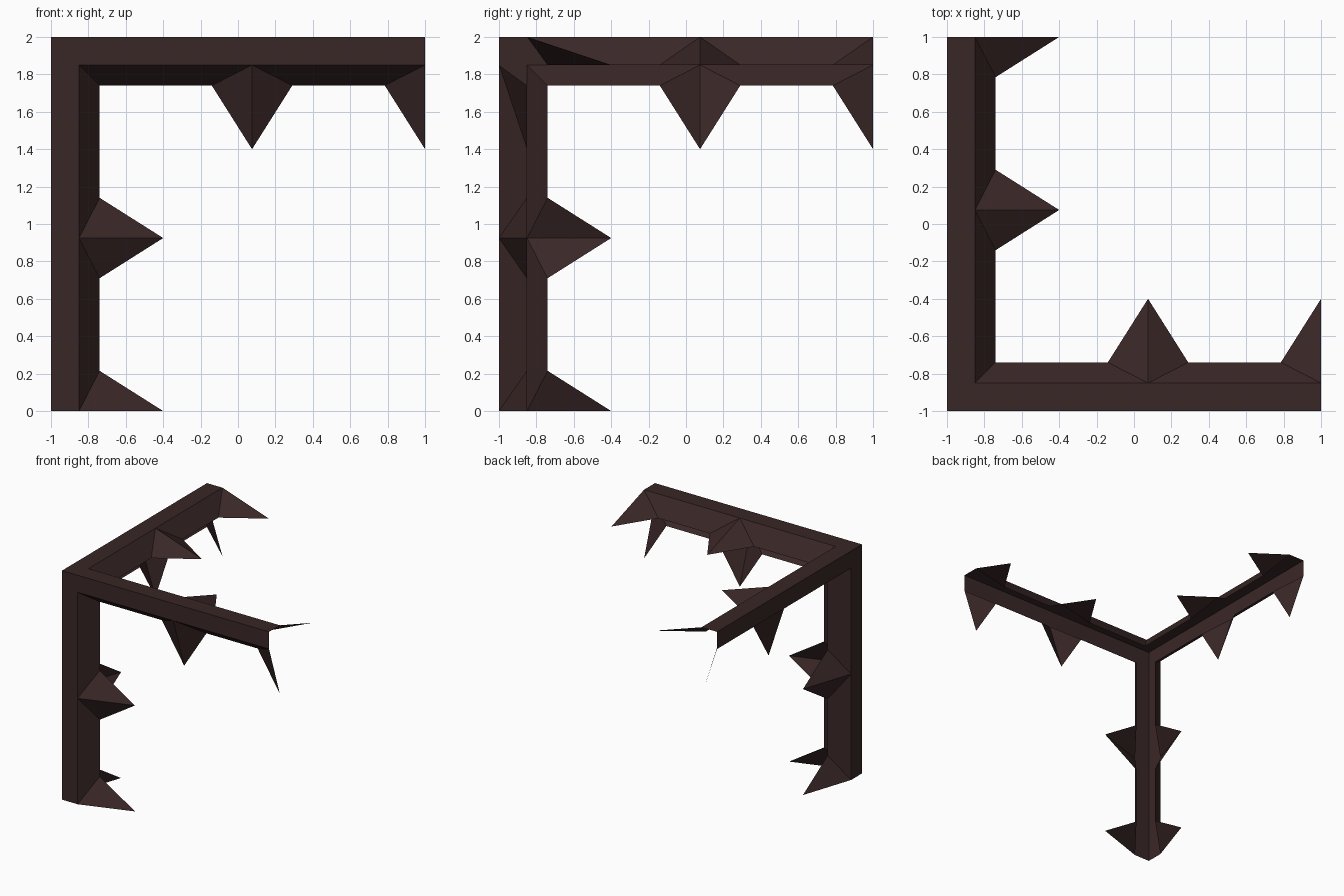
import bpy
import bmesh
from mathutils import Vector

cube = bpy.data.objects.get("Cube")
if cube:
    bpy.data.objects.remove(cube, do_unlink=True)

LENGTH = 2.0      # arm length
WIDTH = 0.15      # flat plate width, also the rim depth
RIM = 0.26        # inner edge of the slanted rim
TIP = 0.6         # reach of the spikes
MID = 1.075       # centre of the middle spike
HALF = 0.215      # half width of a spike base

brown = bpy.data.materials.new("dark_brown")
brown.use_nodes = True
colour = (0.042, 0.020, 0.020, 1)
brown.diffuse_color = colour
bsdf = brown.node_tree.nodes["Principled BSDF"]
bsdf.inputs["Base Color"].default_value = colour
bsdf.inputs["Roughness"].default_value = 0.9


def outer(u):
    return (u, WIDTH, 0)


def inner(u):
    return (u, RIM, WIDTH)


def spike_tip(u):
    return (u, TIP, WIDTH)


# One arm: flat plate, slanted rim, a full spike in the middle, half a spike at the end
ARM = [
    [(0, 0, 0), (LENGTH, 0, 0), outer(LENGTH), outer(MID), outer(WIDTH)],
    [outer(WIDTH), outer(MID), inner(MID - HALF), inner(RIM)],
    [outer(MID), spike_tip(MID), inner(MID - HALF)],
    [outer(MID), inner(MID + HALF), spike_tip(MID)],
    [outer(MID), outer(LENGTH), inner(LENGTH - HALF), inner(MID + HALF)],
    [outer(LENGTH), spike_tip(LENGTH), inner(LENGTH - HALF)],
]


def build_panel(name, shift):
    """L-shaped open panel on one side of the corner; shift cycles its axes."""
    bm = bmesh.new()
    outward = Vector((0, 0, 0))
    outward[(2 + shift) % 3] = -1
    outward.z = -outward.z
    for swap in (False, True):
        for face in ARM:
            verts = []
            for u, v, w in face:
                local = (v, u, w) if swap else (u, v, w)
                p = [local[(i - shift) % 3] for i in range(3)]
                verts.append(bm.verts.new((p[0] - 1, p[1] - 1, 2 - p[2])))
            f = bm.faces.new(verts)
            f.normal_update()
            if f.normal.dot(outward) < 0:
                f.normal_flip()
    bmesh.ops.remove_doubles(bm, verts=bm.verts, dist=0.0001)
    mesh = bpy.data.meshes.new(name)
    bm.to_mesh(mesh)
    bm.free()
    mesh.materials.append(brown)
    obj = bpy.data.objects.new(name, mesh)
    bpy.context.collection.objects.link(obj)


# Three panels meet at the upper front corner
for shift, name in enumerate(("top_panel", "side_panel", "front_panel")):
    build_panel(name, shift)
